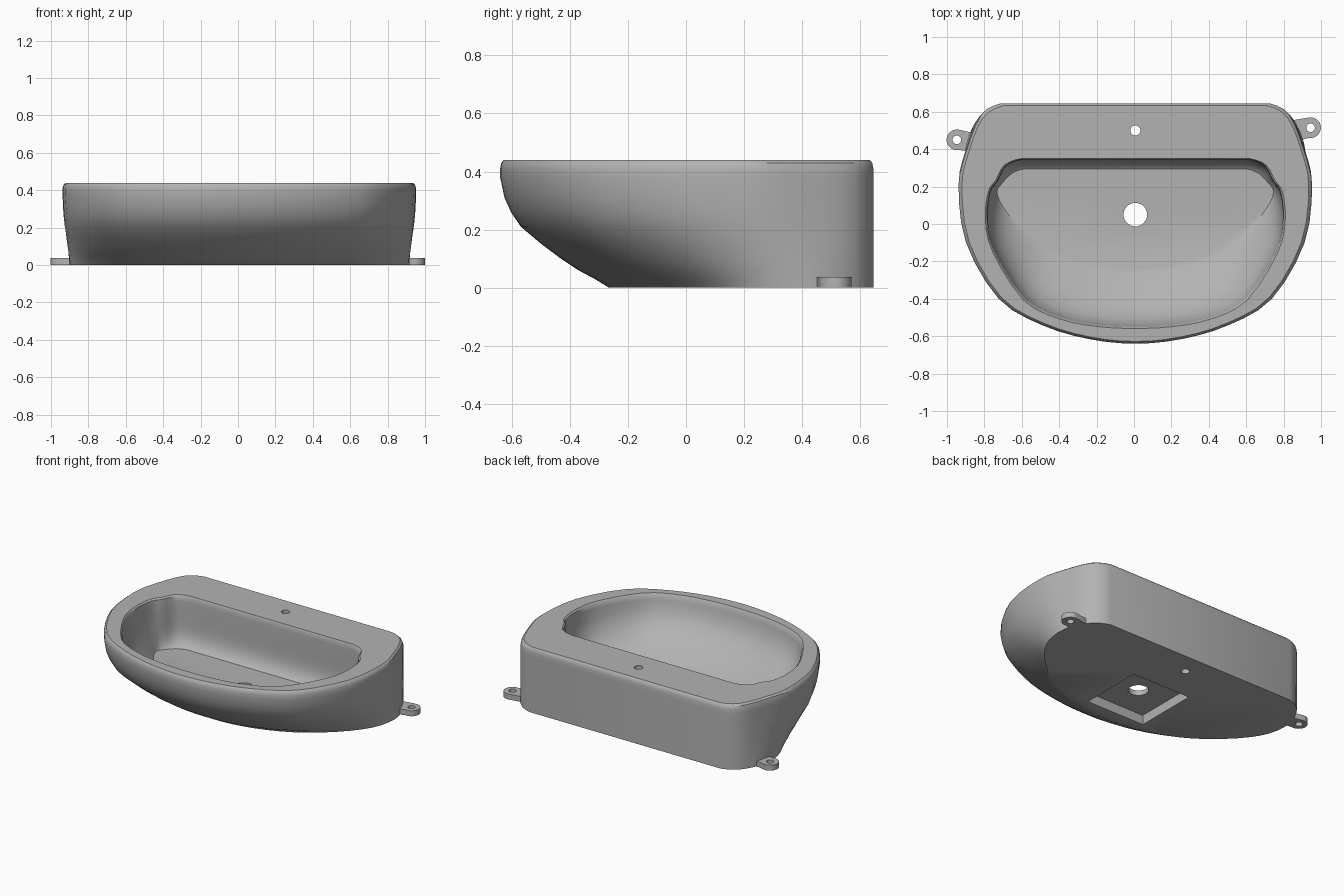
import bpy, bmesh, math
from mathutils import Vector

if "Cube" in bpy.data.objects:
    bpy.data.objects.remove(bpy.data.objects["Cube"])

CX = 0.007  # bowl centre in x

mat = bpy.data.materials.new("light grey")
mat.diffuse_color = (0.45, 0.45, 0.45, 1)
mat.use_nodes = True
mat.node_tree.nodes["Principled BSDF"].inputs["Base Color"].default_value = mat.diffuse_color


def outline(half, steps=3):
    """Smooth a right-hand half outline (back to front) and mirror it into a loop."""
    p = [Vector(q) for q in half]
    p = [p[0] - Vector((0.12, 0))] + p + [Vector((-p[-2].x, p[-2].y))]
    right = []
    for i in range(1, len(p) - 2):
        a, b, c, d = p[i - 1:i + 3]
        for k in range(steps):
            t = k / steps
            right.append(0.5 * (2 * b + (c - a) * t + (2 * a - 5 * b + 4 * c - d) * t * t
                                + (3 * b - a - 3 * c + d) * t ** 3))
    right.append(p[-2])
    return right + [Vector((-v.x, v.y)) for v in reversed(right[:-1])]


def finish(name, bm):
    bmesh.ops.recalc_face_normals(bm, faces=bm.faces)
    me = bpy.data.meshes.new(name)
    bm.to_mesh(me)
    bm.free()
    me.materials.append(mat)
    ob = bpy.data.objects.new(name, me)
    bpy.context.collection.objects.link(ob)
    return ob


def prism(name, pts, z0, z1):
    bm = bmesh.new()
    f = bm.faces.new([bm.verts.new((x, y, z0)) for x, y in pts])
    top = bmesh.ops.extrude_face_region(bm, geom=[f])["geom"]
    bmesh.ops.translate(bm, vec=(0, 0, z1 - z0),
                        verts=[v for v in top if isinstance(v, bmesh.types.BMVert)])
    return finish(name, bm)


def circle(x, y, r, n=32):
    return [(x + r * math.cos(math.tau * i / n), y + r * math.sin(math.tau * i / n))
            for i in range(n)]


def activate(ob):
    bpy.ops.object.select_all(action='DESELECT')
    ob.select_set(True)
    bpy.context.view_layer.objects.active = ob


def cut(ob, pts, z0, z1):
    cutter = prism("cutter", pts, z0, z1)
    cutter.hide_render = True
    activate(ob)
    mod = ob.modifiers.new("cut", 'BOOLEAN')
    mod.operation = 'DIFFERENCE'
    mod.solver = 'EXACT'
    mod.object = cutter
    bpy.ops.object.modifier_apply(modifier=mod.name)
    bpy.data.objects.remove(cutter)


# Half outlines: outer rim, base, bowl opening, bowl floor
rim = outline([(0.72, 0.645), (0.83, 0.58), (0.905, 0.40), (0.945, 0.21), (0.905, -0.10),
               (0.73, -0.40), (0.50, -0.54), (0.25, -0.615), (0, -0.64)])
base = outline([(0.72, 0.645), (0.83, 0.58), (0.905, 0.42), (0.885, 0.24), (0.78, 0.08),
                (0.60, -0.08), (0.42, -0.18), (0.21, -0.245), (0, -0.265)])
opening = outline([(0.60, 0.345), (0.69, 0.31), (0.735, 0.23), (0.775, 0.17), (0.79, 0.02),
                   (0.75, -0.15), (0.59, -0.40), (0.40, -0.50), (0.20, -0.54), (0, -0.55)])
floor = outline([(0.59, 0.295), (0.66, 0.27), (0.71, 0.22), (0.74, 0.17), (0.70, 0.08),
                 (0.61, -0.02), (0.48, -0.12), (0.34, -0.18), (0.17, -0.225), (0, -0.24)])

# Basin: outer shell, rim, bowl and floor as one loft
bm = bmesh.new()


def ring(lo, hi, z, t, t_back=None, scale=1.0):
    vs = []
    for a, b in zip(lo, hi):
        k = t_back if t_back is not None and b.y > 0.2 else t
        v = a.lerp(b, k) * scale
        vs.append(bm.verts.new((CX + v.x, v.y, z)))
    return vs


def loft(rings):
    for r, s in zip(rings, rings[1:]):
        for i in range(len(r)):
            j = (i + 1) % len(r)
            bm.faces.new((r[i], r[j], s[j], s[i]))


outer = [ring(base, rim, z, t) for z, t in
         [(0, 0), (0.03, 0.13), (0.06, 0.28), (0.105, 0.46), (0.15, 0.62), (0.21, 0.81),
          (0.26, 0.90), (0.31, 0.96), (0.38, 1.0), (0.41, 1.0)]]
outer += [ring(base, rim, 0.43, 1, scale=0.994), ring(base, rim, 0.44, 1, scale=0.981)]
inner = [ring(floor, opening, z, t, tb, s) for z, t, tb, s in
         [(0.44, 1, 1, 1.015), (0.43, 1, 1, 1.003), (0.40, 0.985, 1, 1), (0.34, 0.95, 1, 1),
          (0.28, 0.85, 1, 1), (0.23, 0.71, 1, 1), (0.19, 0.55, 0.95, 1), (0.155, 0.37, 0.8, 1),
          (0.125, 0.19, 0.5, 1), (0.108, 0.07, 0.2, 1), (0.10, 0, 0, 1)]]
loft(outer)
loft(inner)
bm.faces.new(outer[0])
bm.faces.new(inner[-1])
# Rim top between the two loops, bridged since their point counts differ
edges = [bm.edges.get((r[i], r[(i + 1) % len(r)])) for r in (outer[-1], inner[0])
         for i in range(len(r))]
bmesh.ops.bridge_loops(bm, edges=edges)
basin = finish("basin", bm)

# Underside pocket, drain and tap hole
h = 0.22
cut(basin, [(CX - h, 0.05 - h), (CX + h, 0.05 - h), (CX + h, 0.05 + h), (CX - h, 0.05 + h)],
    -0.1, 0.065)
cut(basin, circle(CX, 0.05, 0.063, 40), -0.1, 0.2)
cut(basin, circle(CX, 0.50, 0.027), -0.1, 0.6)
activate(basin)
bpy.ops.object.shade_smooth_by_angle(angle=math.radians(35))

# Mounting lugs: rounded ear with a flared root and a screw hole
for name, side, x, y, root in (("left_lug", -1, -0.947, 0.45, (0.385, 0.485)),
                               ("right_lug", 1, 0.944, 0.515, (0.435, 0.555))):
    arc = [(x + side * 0.055 * math.cos(a), y + 0.055 * math.sin(a))
           for a in [math.radians(-100 + 200 * i / 20) for i in range(21)]]
    lug = prism(name, arc + [(side * 0.85, root[1]), (side * 0.85, root[0])], 0, 0.037)
    cut(lug, circle(x, y, 0.023, 24), -0.1, 0.1)
    activate(lug)
    bpy.ops.object.shade_smooth_by_angle(angle=math.radians(35))
